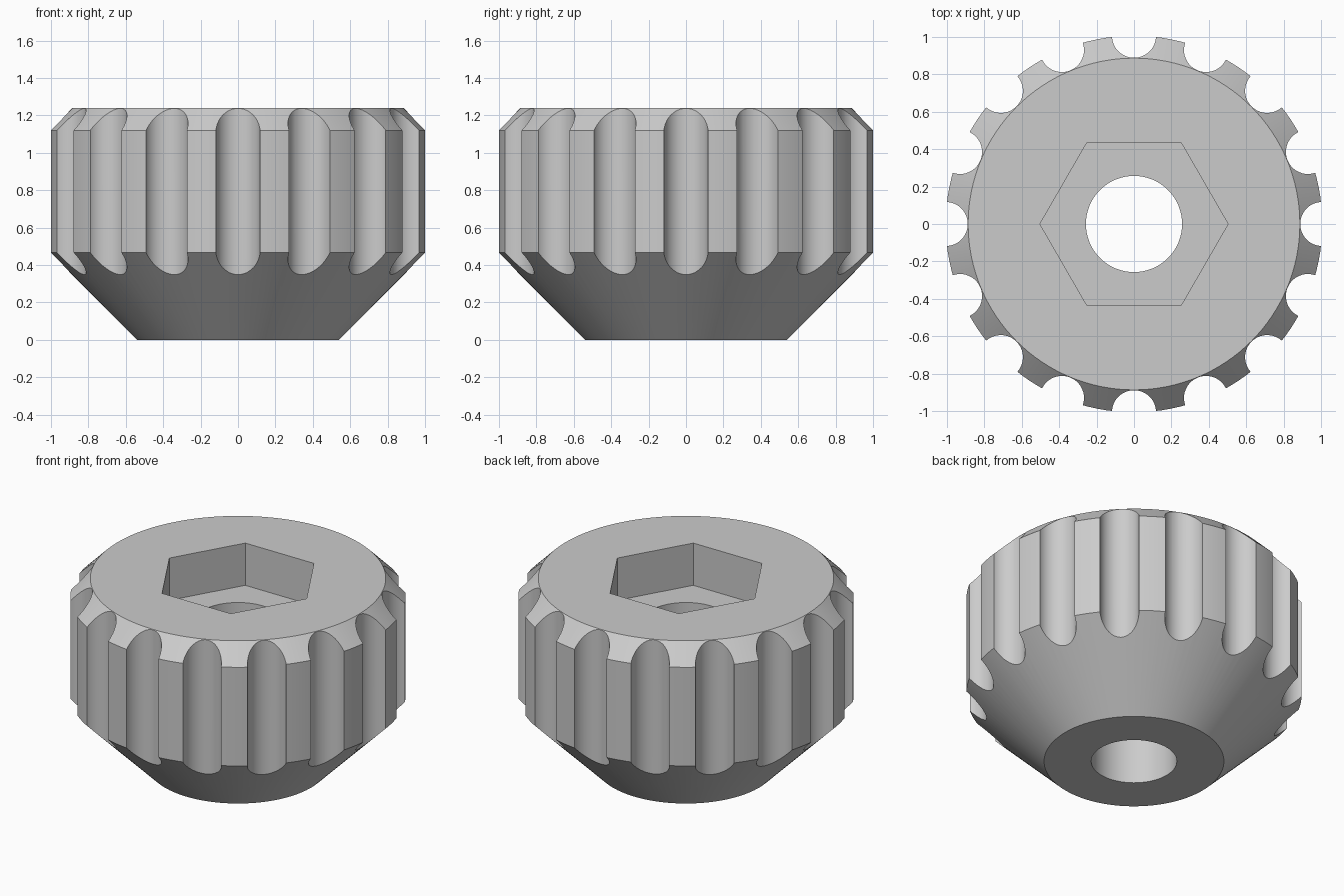
import bpy
import bmesh
from math import cos, sin, pi, tau, radians

cube = bpy.data.objects.get("Cube")
if cube:
    bpy.data.objects.remove(cube, do_unlink=True)

OUTER = 1.0068      # radius of the grip
FLUTE = 0.118       # radius of each finger groove
HEIGHT = 1.24
CHAMFER = 0.12
FOOT = 0.54         # radius of the underside
BORE = 0.257
FLUTES = 16
SEGMENTS = 128


def add_object(name, bm):
    bmesh.ops.recalc_face_normals(bm, faces=bm.faces)
    mesh = bpy.data.meshes.new(name)
    bm.to_mesh(mesh)
    bm.free()
    obj = bpy.data.objects.new(name, mesh)
    bpy.context.collection.objects.link(obj)
    return obj


def prism(bm, x, y, radius, sides, low, high):
    rings = []
    for z in (low, high):
        rings.append([bm.verts.new((x + radius * cos(tau * i / sides),
                                    y + radius * sin(tau * i / sides), z))
                      for i in range(sides)])
    bottom, top = rings
    bm.faces.new(bottom[::-1])
    bm.faces.new(top)
    for i in range(sides):
        j = (i + 1) % sides
        bm.faces.new((bottom[i], bottom[j], top[j], top[i]))


def cut(target, cutter):
    cutter.hide_render = True
    mod = target.modifiers.new("cut", 'BOOLEAN')
    mod.operation = 'DIFFERENCE'
    mod.solver = 'EXACT'
    mod.object = cutter
    bpy.context.view_layer.objects.active = target
    bpy.ops.object.modifier_apply(modifier=mod.name)
    bpy.data.objects.remove(cutter, do_unlink=True)


# Turned body with the through bore
profile = [(BORE, 0), (FOOT, 0), (OUTER, OUTER - FOOT),
           (OUTER, HEIGHT - CHAMFER), (OUTER - CHAMFER, HEIGHT), (BORE, HEIGHT)]
bm = bmesh.new()
rings = [[bm.verts.new((r * cos(tau * i / SEGMENTS), r * sin(tau * i / SEGMENTS), z))
          for i in range(SEGMENTS)] for r, z in profile]
for a, b in zip(rings, rings[1:] + rings[:1]):
    for i in range(SEGMENTS):
        j = (i + 1) % SEGMENTS
        bm.faces.new((a[i], a[j], b[j], b[i]))
knob = add_object("fluted_knob", bm)

# Finger grooves around the grip
bm = bmesh.new()
for k in range(FLUTES):
    angle = tau * k / FLUTES
    prism(bm, OUTER * cos(angle), OUTER * sin(angle), FLUTE, 48, 0.2, HEIGHT + 0.2)
cut(knob, add_object("groove_cutter", bm))

# Hexagonal socket in the top
bm = bmesh.new()
prism(bm, 0, 0, 0.503, 6, HEIGHT - 0.28, HEIGHT + 0.2)
cut(knob, add_object("socket_cutter", bm))

# Single grey material
grey = bpy.data.materials.new("light_grey")
grey.use_nodes = True
colour = (0.6, 0.6, 0.6, 1)
grey.diffuse_color = colour
for node in grey.node_tree.nodes:
    if node.type == 'BSDF_PRINCIPLED':
        node.inputs["Base Color"].default_value = colour
knob.data.materials.clear()
knob.data.materials.append(grey)

# Smooth curves, crisp edges
bpy.ops.object.select_all(action='DESELECT')
knob.select_set(True)
bpy.context.view_layer.objects.active = knob
bpy.ops.object.shade_smooth_by_angle(angle=radians(30))
